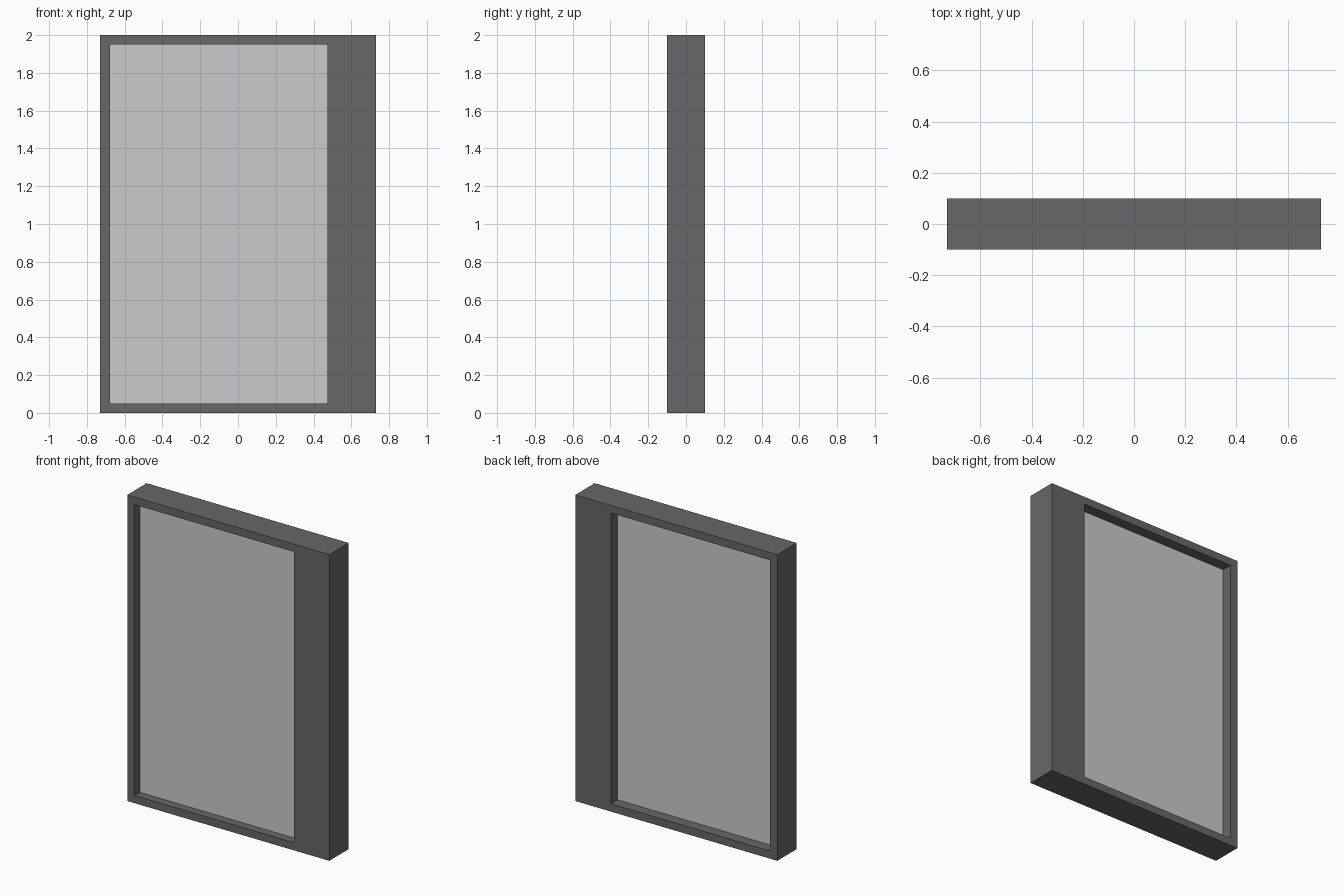
import bpy, bmesh

if "Cube" in bpy.data.objects:
    bpy.data.objects.remove(bpy.data.objects["Cube"])

W, D, H = 0.73, 0.1, 2.0               # half width, half depth, height
X0, X1, Z0, Z1 = -0.677, 0.473, 0.05, 1.95  # opening

def material(name, rgb):
    m = bpy.data.materials.new(name)
    m.diffuse_color = (*rgb, 1)
    m.use_nodes = True
    m.node_tree.nodes["Principled BSDF"].inputs["Base Color"].default_value = m.diffuse_color
    return m

def finish(name, bm, mat=None):
    bmesh.ops.recalc_face_normals(bm, faces=bm.faces)
    me = bpy.data.meshes.new(name)
    bm.to_mesh(me)
    bm.free()
    ob = bpy.data.objects.new(name, me)
    bpy.context.collection.objects.link(ob)
    if mat:
        me.materials.append(mat)
    return ob

def rect(bm, x0, x1, z0, z1, y):
    return [bm.verts.new((x, y, z)) for x, z in ((x0, z0), (x1, z0), (x1, z1), (x0, z1))]

def bridge(bm, a, b):
    for i in range(4):
        j = (i + 1) % 4
        bm.faces.new((a[i], a[j], b[j], b[i]))

# Frame: closed ring with one wide stile
bm = bmesh.new()
loops = [rect(bm, -W, W, 0, H, -D), rect(bm, -W, W, 0, H, D),
         rect(bm, X0, X1, Z0, Z1, D), rect(bm, X0, X1, Z0, Z1, -D)]
for i in range(4):
    bridge(bm, loops[i], loops[(i + 1) % 4])
finish("frame", bm, material("dark_grey", (0.14, 0.135, 0.14)))

# Pane: slab recessed inside the opening
bm = bmesh.new()
front = rect(bm, X0, X1, Z0, Z1, -0.045)
back = rect(bm, X0, X1, Z0, Z1, 0.03)
bridge(bm, front, back)
bm.faces.new(front)
bm.faces.new(back)
finish("pane", bm)
